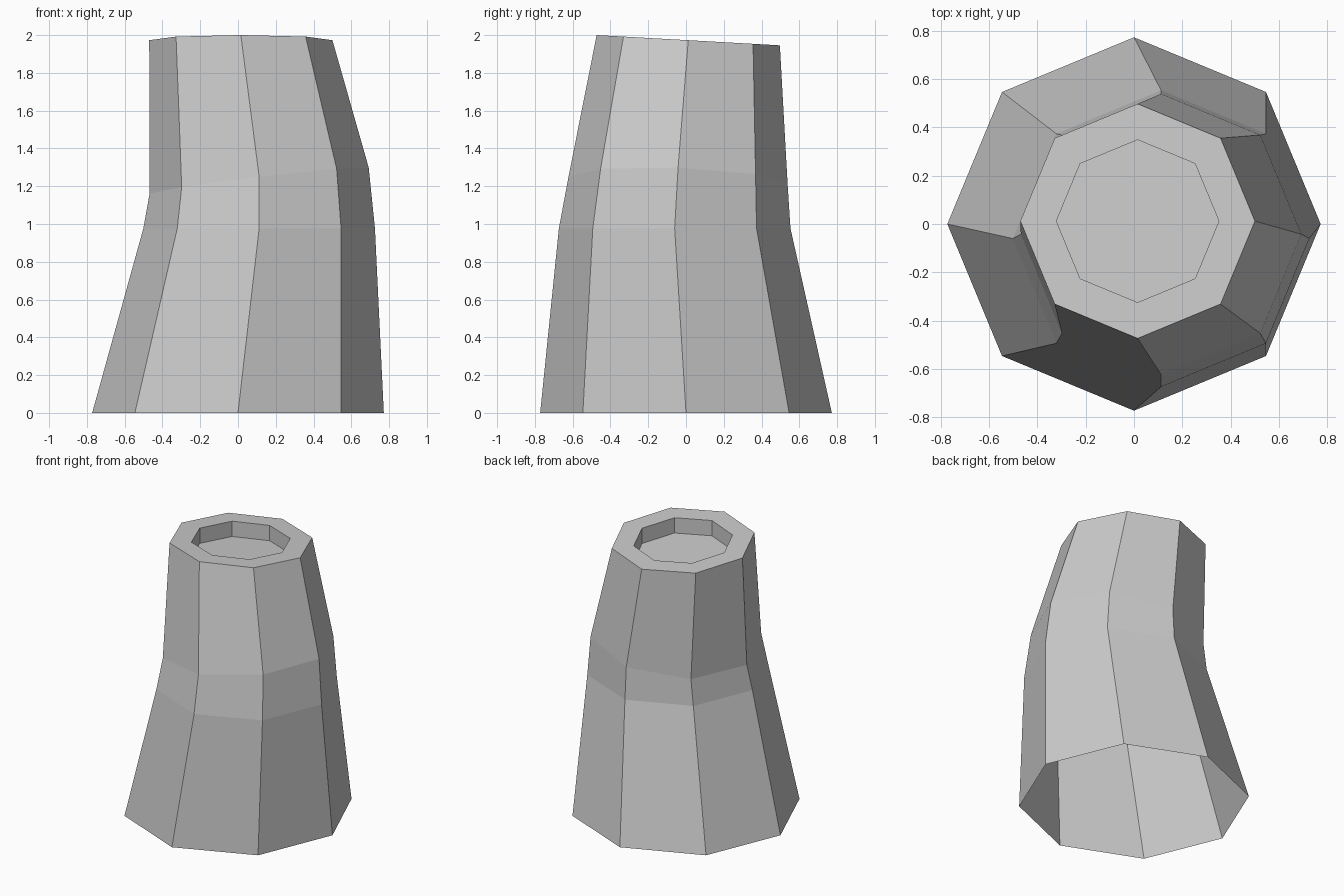
import bpy, bmesh
from math import cos, sin, pi

cube = bpy.data.objects.get("Cube")
if cube:
    bpy.data.objects.remove(cube, do_unlink=True)

SIDES = 8

stone = bpy.data.materials.new("light_grey_stone")
stone.use_nodes = True
colour = (0.6, 0.6, 0.6, 1)
stone.diffuse_color = colour
stone.node_tree.nodes["Principled BSDF"].inputs["Base Color"].default_value = colour

# Tilted octagonal sections: centre x, y, z, radius, slope along x, slope along y
sections = [
    (0.0, 0.0, 0.0, 0.772, 0, 0),             # open foot
    (0.112, -0.06, 0.977, 0.613, 0, 0),       # bend
    (0.112, -0.042, 1.23, 0.58, 0.118, -0.035),
    (0.015, 0.012, 1.973, 0.485, 0, -0.056),  # outer rim
    (0.015, 0.012, 1.973, 0.336, 0, -0.056),  # inner rim
    (0.015, 0.012, 1.86, 0.336, 0, -0.056),   # recess floor
]


def add_ring(bm, cx, cy, cz, r, sx, sy):
    offsets = [(r * cos(2 * pi * i / SIDES), r * sin(2 * pi * i / SIDES)) for i in range(SIDES)]
    return [bm.verts.new((cx + x, cy + y, cz + sx * x + sy * y)) for x, y in offsets]


# Bent chimney: skin the sections and close only the recess floor
bm = bmesh.new()
rings = [add_ring(bm, *s) for s in sections]
for low, high in zip(rings, rings[1:]):
    for i in range(SIDES):
        j = (i + 1) % SIDES
        bm.faces.new((low[i], low[j], high[j], high[i]))
bm.faces.new(rings[-1])

mesh = bpy.data.meshes.new("chimney_stack")
bm.to_mesh(mesh)
bm.free()
mesh.materials.append(stone)
chimney = bpy.data.objects.new("chimney_stack", mesh)
bpy.context.collection.objects.link(chimney)
